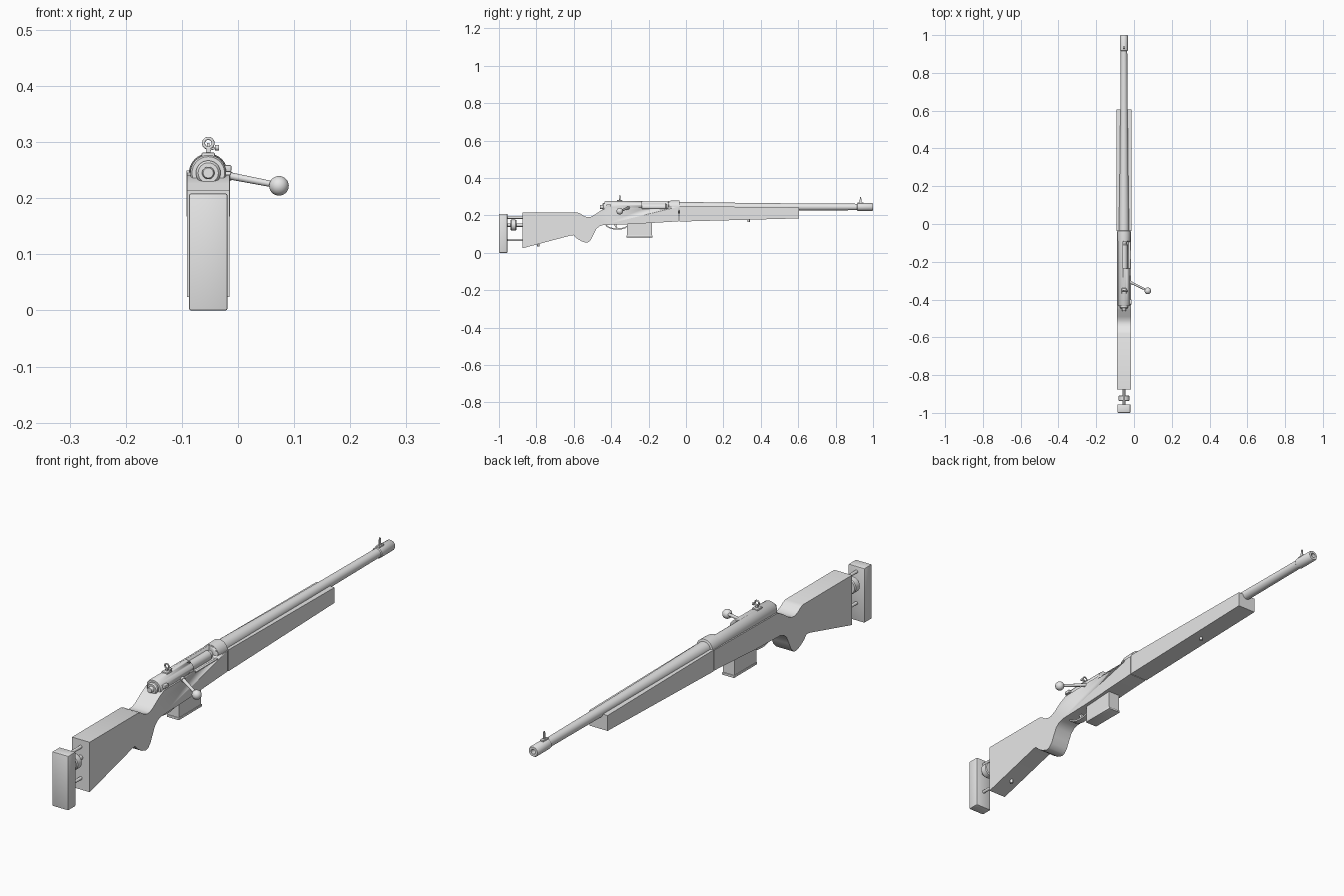
import bpy, bmesh, math
from mathutils import Vector, Matrix

cube = bpy.data.objects.get("Cube")
if cube:
    bpy.data.objects.remove(cube, do_unlink=True)

CX, AXIS = -0.053, 0.245   # centre plane and bore height

grey = bpy.data.materials.new("light grey")
grey.use_nodes = True
grey.diffuse_color = (0.8, 0.8, 0.8, 1)
grey.node_tree.nodes["Principled BSDF"].inputs["Base Color"].default_value = (0.8, 0.8, 0.8, 1)


def finish(name, bm, angle=35):
    bmesh.ops.recalc_face_normals(bm, faces=bm.faces)
    mesh = bpy.data.meshes.new(name)
    bm.to_mesh(mesh)
    bm.free()
    ob = bpy.data.objects.new(name, mesh)
    bpy.context.collection.objects.link(ob)
    mesh.materials.append(grey)
    bpy.ops.object.select_all(action="DESELECT")
    ob.select_set(True)
    bpy.context.view_layer.objects.active = ob
    bpy.ops.object.shade_smooth_by_angle(angle=math.radians(angle))
    return ob


def box(name, x, y, z, bevel=0):
    """Box from (min, max) pairs; x is measured from the centre plane."""
    bm = bmesh.new()
    bmesh.ops.create_cube(bm, size=1)
    for v in bm.verts:
        v.co = [(a + b) / 2 + c * (b - a) for (a, b), c in zip((x, y, z), v.co)]
        v.co.x += CX
    if bevel:
        bmesh.ops.bevel(bm, geom=bm.edges[:], offset=bevel, segments=2,
                        affect="EDGES", profile=0.5)
    return finish(name, bm)


def prism(name, profile, width):
    """Side profile of (y, z) points extruded across the width."""
    bm = bmesh.new()
    face = bm.faces.new([bm.verts.new((CX - width / 2, y, z)) for y, z in profile])
    new = bmesh.ops.extrude_face_region(bm, geom=[face])["geom"]
    bmesh.ops.translate(bm, vec=(width, 0, 0),
                        verts=[v for v in new if isinstance(v, bmesh.types.BMVert)])
    return finish(name, bm)


def lathe(name, profile, z=AXIS, x=0, sides=32):
    """(y, radius) profile turned about an axis along y."""
    bm = bmesh.new()
    rings = []
    for y, r in profile:
        rings.append([bm.verts.new((CX + x + r * math.cos(a), y, z + r * math.sin(a)))
                      for a in (2 * math.pi * i / sides for i in range(sides))])
    for p, q in zip(rings, rings[1:]):
        for i in range(sides):
            j = (i + 1) % sides
            bm.faces.new((p[i], p[j], q[j], q[i]))
    bm.faces.new(rings[0])
    bm.faces.new(rings[-1])
    return finish(name, bm)


def rod(name, start, end, r1, r2, sides=16):
    bm = bmesh.new()
    a, b = Vector(start), Vector(end)
    turn = (b - a).to_track_quat("Z", "Y").to_matrix().to_4x4()
    bmesh.ops.create_cone(bm, cap_ends=True, segments=sides, radius1=r1, radius2=r2,
                          depth=(b - a).length,
                          matrix=Matrix.Translation((a + b) / 2) @ turn)
    return finish(name, bm)


def cut(target, x, y, z):
    cutter = box("cutter", x, y, z)
    mod = target.modifiers.new("cut", "BOOLEAN")
    mod.operation, mod.object, mod.solver = "DIFFERENCE", cutter, "EXACT"
    bpy.context.view_layer.objects.active = target
    bpy.ops.object.modifier_apply(modifier=mod.name)
    bpy.data.objects.remove(cutter, do_unlink=True)


# Adjustable butt pad on two rods with a thumb wheel
box("butt_pad", (-0.034, 0.034), (-1, -0.955), (0, 0.208), 0.003)
for label, z in (("upper", 0.188), ("lower", 0.068)):
    lathe(label + "_pad_rod", [(-0.96, 0.006), (-0.86, 0.006)], z, sides=16)
lathe("pad_screw", [(-0.96, 0.009), (-0.86, 0.009)], 0.148, sides=16)
lathe("thumb_wheel", [(-0.938, 0.026), (-0.934, 0.029), (-0.911, 0.029), (-0.907, 0.026)], 0.148)

# Stock with comb, wrist and grip
stock = prism("stock", [
    (-0.875, 0.215), (-0.58, 0.215), (-0.565, 0.21), (-0.548, 0.198), (-0.53, 0.191),
    (-0.51, 0.192), (-0.49, 0.202), (-0.455, 0.226), (-0.425, 0.241), (-0.04, 0.246),
    (-0.04, 0.168), (-0.3, 0.153), (-0.44, 0.149), (-0.463, 0.142), (-0.48, 0.127),
    (-0.495, 0.097), (-0.507, 0.072), (-0.522, 0.057), (-0.535, 0.054), (-0.56, 0.062),
    (-0.585, 0.078), (-0.6, 0.094), (-0.615, 0.093), (-0.875, 0.024)], 0.075)
prism("fore_end", [(-0.036, 0.249), (0.605, 0.243), (0.605, 0.184), (-0.036, 0.167)], 0.077)
for label, y, z in (("rear", -0.79, 0.042), ("front", 0.335, 0.174)):
    rod(label + "_sling_stud", (CX, y, z + 0.01), (CX, y, z - 0.009), 0.006, 0.006)

# Receiver tube with an ejection port, and the bolt inside it
receiver = lathe("receiver", [(-0.435, 0.029), (-0.43, 0.032), (-0.06, 0.032)])
port = ((-0.004, 0.05), (-0.235, -0.095), (0.234, 0.3))
cut(receiver, *port)
cut(stock, *port)
lathe("receiver_ring", [(-0.09, 0.033), (-0.06, 0.0345), (-0.036, 0.0345), (-0.034, 0.03)])
lathe("bolt_body", [(-0.3, 0.019), (-0.11, 0.019), (-0.105, 0.014), (-0.08, 0.014)])
lathe("bolt_shroud", [(-0.447, 0.018), (-0.442, 0.022), (-0.42, 0.022)])
lathe("firing_pin_cocking_piece", [(-0.46, 0.009), (-0.457, 0.011), (-0.44, 0.011)])
box("receiver_tang", (-0.018, 0.018), (-0.45, -0.4), (0.215, 0.225), 0.002)
box("port_rail", (0.024, 0.035), (-0.25, -0.09), (0.229, 0.237), 0.002)
box("safety_lever", (0.025, 0.041), (-0.425, -0.4), (0.247, 0.259), 0.002)

# Bolt handle and knob
rod("bolt_handle_root", (CX + 0.01, -0.3, 0.243), (-0.012, -0.312, 0.239), 0.01, 0.008)
rod("bolt_handle", (-0.016, -0.31, 0.24), (0.066, -0.35, 0.224), 0.0065, 0.0055)
bm = bmesh.new()
bmesh.ops.create_uvsphere(bm, u_segments=24, v_segments=16, radius=0.0175,
                          matrix=Matrix.Translation((0.073, -0.354, 0.222)))
finish("bolt_knob", bm, 60)

# Barrel, and a muzzle sleeve with an open bore
lathe("barrel", [(-0.05, 0.027), (0.05, 0.026), (0.3, 0.022), (0.6, 0.019), (0.95, 0.017)])
lathe("muzzle_sleeve", [(0.915, 0.0175), (0.918, 0.0205), (0.996, 0.0205), (1, 0.018),
                        (1, 0.009), (0.96, 0.009)])

# Front post sight
box("front_sight_base", (-0.007, 0.007), (0.918, 0.95), (0.262, 0.27), 0.001)
prism("front_sight_post", [(0.926, 0.268), (0.94, 0.268), (0.936, 0.298), (0.931, 0.298)], 0.004)

# Rear aperture sight with an adjusting knob
box("rear_sight_base", (-0.012, 0.012), (-0.37, -0.34), (0.27, 0.281), 0.002)
box("rear_sight_stem", (-0.004, 0.004), (-0.358, -0.35), (0.278, 0.29))
bpy.ops.mesh.primitive_torus_add(major_radius=0.0085, minor_radius=0.0028,
                                 major_segments=24, minor_segments=10,
                                 location=(CX, -0.354, 0.298), rotation=(math.pi / 2, 0, 0))
ring = bpy.context.object
ring.name = "rear_sight_ring"
ring.data.materials.append(grey)
bpy.ops.object.shade_smooth_by_angle(angle=math.radians(60))
rod("rear_sight_spindle", (CX, -0.354, 0.286), (CX + 0.014, -0.354, 0.29), 0.002, 0.002)
rod("rear_sight_knob", (CX + 0.012, -0.354, 0.29), (CX + 0.019, -0.354, 0.29), 0.005, 0.005)

# Box magazine with a floor plate
box("magazine", (-0.024, 0.024), (-0.316, -0.182), (0.09, 0.17))
box("magazine_floor", (-0.026, 0.026), (-0.319, -0.178), (0.083, 0.092), 0.002)

# Trigger guard strap and trigger
outer = [(-0.435, 0.152), (-0.425, 0.14), (-0.405, 0.129), (-0.38, 0.124), (-0.345, 0.125),
         (-0.325, 0.131), (-0.312, 0.14)]
prism("trigger_guard", outer + [(y, z + 0.007) for y, z in reversed(outer)], 0.024)
prism("trigger", [(-0.385, 0.155), (-0.37, 0.155), (-0.371, 0.142), (-0.364, 0.131),
                  (-0.37, 0.131), (-0.38, 0.14)], 0.009)
